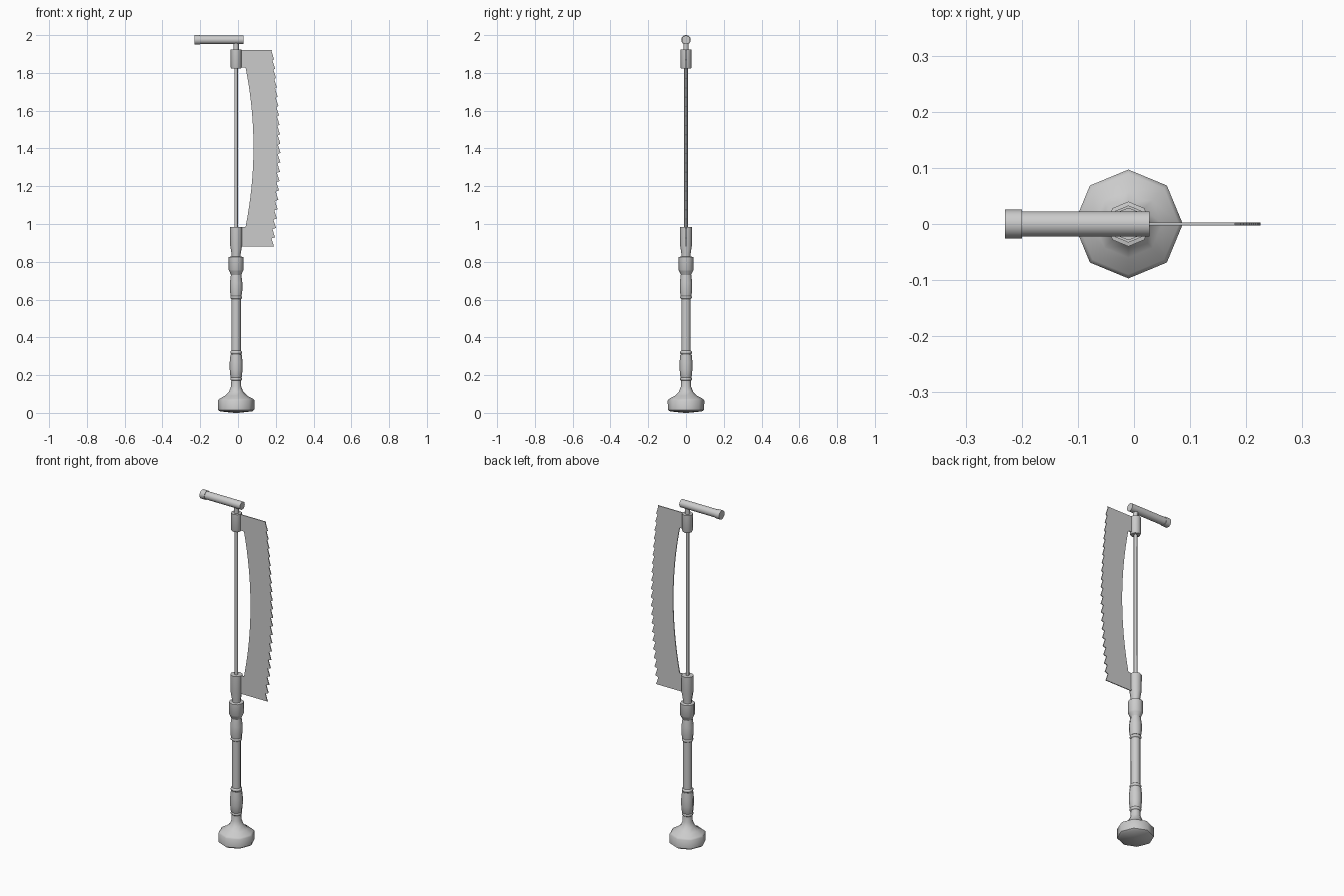
import bpy, bmesh, math
from mathutils import Matrix, Vector

cube = bpy.data.objects.get("Cube")
if cube:
    bpy.data.objects.remove(cube, do_unlink=True)

AXIS = -0.01  # x of the upright axis


def material(name, value):
    m = bpy.data.materials.new(name)
    m.use_nodes = True
    colour = (value, value, value, 1)
    m.diffuse_color = colour
    m.node_tree.nodes["Principled BSDF"].inputs["Base Color"].default_value = colour
    return m


STEEL = material("grey steel", 0.6)


def finish(name, bm, smooth):
    bmesh.ops.recalc_face_normals(bm, faces=bm.faces)
    mesh = bpy.data.meshes.new(name)
    bm.to_mesh(mesh)
    bm.free()
    mesh.materials.append(STEEL)
    ob = bpy.data.objects.new(name, mesh)
    bpy.context.collection.objects.link(ob)
    if smooth:
        bpy.ops.object.select_all(action='DESELECT')
        ob.select_set(True)
        bpy.context.view_layer.objects.active = ob
        bpy.ops.object.shade_smooth_by_angle(angle=math.radians(50))
    return ob


def turned(name, profile, sides=8, matrix=Matrix.Translation((AXIS, 0, 0))):
    """Closed lathe part from (radius, height) pairs."""
    bm = bmesh.new()
    rings = []
    for r, z in profile:
        rings.append([bm.verts.new((r * math.cos(math.tau * i / sides),
                                    r * math.sin(math.tau * i / sides), z))
                      for i in range(sides)])
    for a, b in zip(rings, rings[1:]):
        for i in range(sides):
            j = (i + 1) % sides
            bm.faces.new((a[i], a[j], b[j], b[i]))
    bm.faces.new(rings[0])
    bm.faces.new(rings[-1])
    bm.transform(matrix)
    return finish(name, bm, True)


# Foot with flared top and slightly domed underside
turned("foot", [(0.01, 0), (0.085, 0.008), (0.096, 0.016), (0.097, 0.066), (0.09, 0.074),
                (0.06, 0.09), (0.038, 0.112), (0.027, 0.14), (0.025, 0.18)])

# Turned lower grip: swellings, beads and straight shaft
turned("lower_swelling", [(0.025, 0.18), (0.03, 0.19), (0.034, 0.23), (0.034, 0.27), (0.03, 0.31)])
turned("grip_shaft", [(0.025, 0.3), (0.025, 0.62)])
turned("upper_swelling", [(0.029, 0.62), (0.033, 0.65), (0.033, 0.69), (0.027, 0.735)])
for name, z in (("foot_bead", 0.18), ("lower_bead", 0.32), ("upper_bead", 0.612)):
    turned(name, [(0.026, z - 0.009), (0.031, z - 0.004), (0.031, z + 0.004), (0.026, z + 0.009)])

# Collar, lower blade socket, rod and upper blade socket
turned("collar", [(0.027, 0.73), (0.036, 0.75), (0.04, 0.758), (0.04, 0.825), (0.026, 0.828)])
turned("lower_socket", [(0.024, 0.82), (0.024, 0.84), (0.032, 0.89), (0.033, 0.985)])
turned("rod", [(0.0095, 0.98), (0.0095, 1.83)])
turned("upper_socket", [(0.026, 1.822), (0.029, 1.83), (0.029, 1.925)])
turned("neck", [(0.014, 1.92), (0.014, 1.97)])

# Cross handle with end cap
sideways = Matrix.Translation((0, 0, 1.975)) @ Matrix.Rotation(math.pi / 2, 4, 'Y')
turned("cross_handle", [(0.0225, -0.205), (0.0225, 0.028)], 16, sideways)
turned("handle_cap", [(0.0255, -0.23), (0.0255, -0.2)], 16, sideways)

# Curved saw blade with teeth pointing down
BOTTOM, TOP, TEETH = 0.88, 1.922, 21
outline = [(0, BOTTOM + 0.1), (0, TOP)][::-1]
outline = [(0, 1.83), (0, TOP), (0.18, TOP)]
pitch = (TOP - BOTTOM) / TEETH
for k in range(TEETH):
    t = abs(2 * (k + 0.5) / TEETH - 1)
    tip = 0.188 + 0.037 * (1 - t ** 1.6)
    z = TOP - pitch * (k + 1)
    outline.append((tip - 0.014, z + pitch * 0.88))
    outline.append((tip, z))
outline += [(0, BOTTOM), (0, 0.985)]
STEPS = 16
for k in range(STEPS + 1):
    t = 2 * k / STEPS - 1
    outline.append((0.082 - 0.042 * t * t, 1.407 + 0.422 * t))

THICK = 0.005
bm = bmesh.new()
face = bm.faces.new([bm.verts.new((x, -THICK / 2, z)) for x, z in outline])
made = bmesh.ops.extrude_face_region(bm, geom=[face], use_keep_orig=True)["geom"]
bmesh.ops.translate(bm, vec=Vector((0, THICK, 0)),
                    verts=[g for g in made if isinstance(g, bmesh.types.BMVert)])
bmesh.ops.triangulate(bm, faces=[f for f in bm.faces if len(f.verts) > 4])
finish("saw_blade", bm, False)
